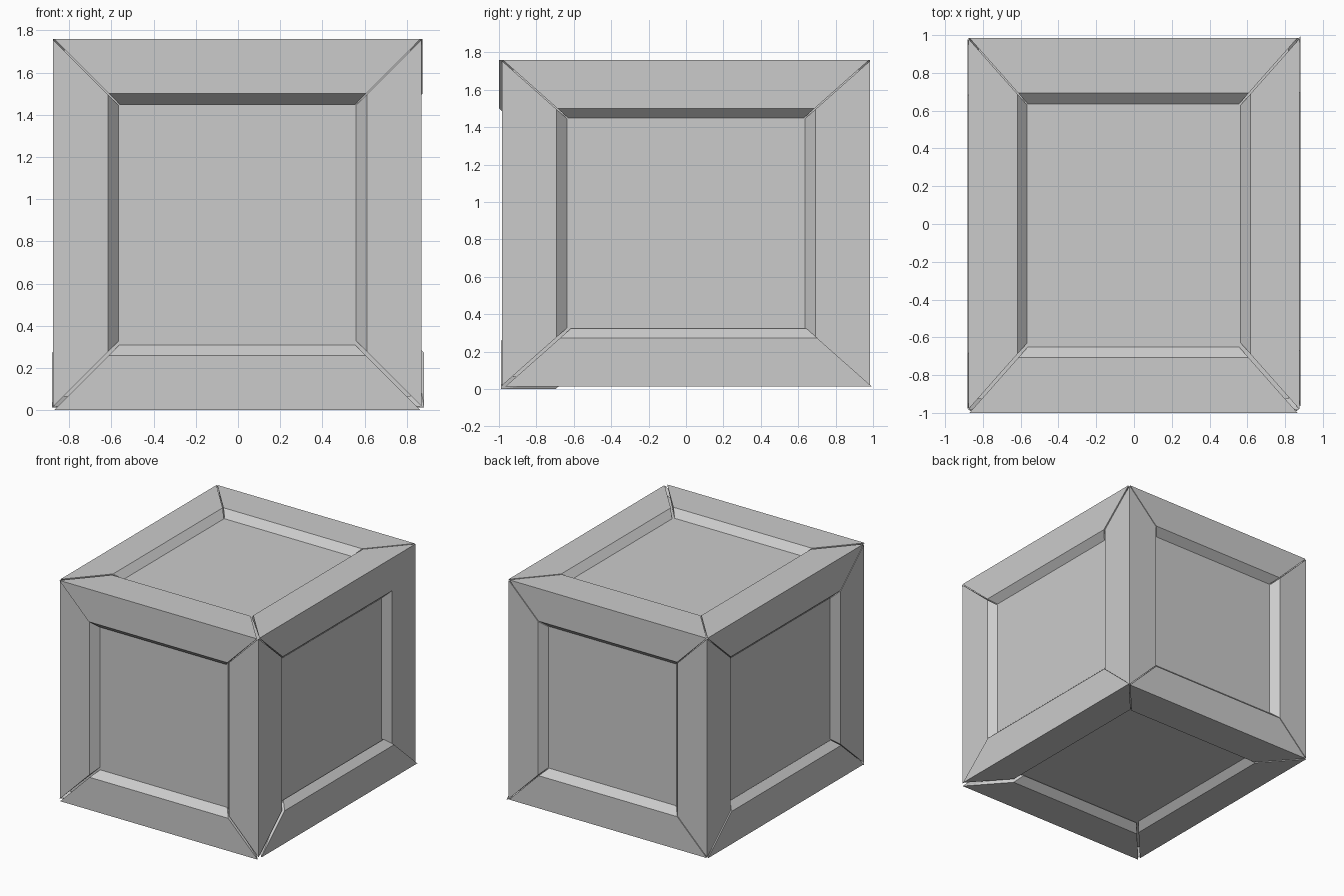
import bpy
import bmesh
from mathutils import Vector

cube = bpy.data.objects.get("Cube")
if cube:
    bpy.data.objects.remove(cube, do_unlink=True)

HALF = Vector((0.873, 0.985, 0.8735))   # half size of the crate
CENTRE = Vector((-0.003, 0, 0.8865))
RIM, FOOT, DEPTH = 0.297, 0.355, 0.06   # frame width, bevel foot, recess (fractions of half size)
GAP = 0.005                             # half of each mitre gap

grey = bpy.data.materials.new("plain grey")
grey.use_nodes = True
colour = (0.6, 0.6, 0.6, 1)
grey.diffuse_color = colour
grey.node_tree.nodes["Principled BSDF"].inputs["Base Color"].default_value = colour


def add_object(name, bm, shift=(0, 0, 0)):
    for v in bm.verts:
        v.co = v.co * HALF + CENTRE + Vector(shift)
    bmesh.ops.recalc_face_normals(bm, faces=bm.faces)
    mesh = bpy.data.meshes.new(name)
    bm.to_mesh(mesh)
    bm.free()
    mesh.materials.append(grey)
    bpy.context.collection.objects.link(bpy.data.objects.new(name, mesh))


# Recessed panels on all six sides
bm = bmesh.new()
bmesh.ops.create_cube(bm, size=2 * (1 - DEPTH))
add_object("recessed_panels", bm)


# Edge beam with a bevelled inner lip and mitred ends
def beam(name, axis, side_a, side_b, shift):
    section = [(0, 0), (RIM, 0), (FOOT, DEPTH), (DEPTH, FOOT), (0, RIM)]
    other = [i for i in range(3) if i != axis]
    bm = bmesh.new()
    ends = []
    for end in (-1, 1):
        ring = []
        for a, b in section:
            co = Vector()
            co[axis] = end * (1 - max(a, b) - GAP)
            co[other[0]] = side_a * (1 - a)
            co[other[1]] = side_b * (1 - b)
            ring.append(bm.verts.new(co))
        ends.append(ring)
        for tri in ((0, 1, 2), (0, 2, 3), (0, 3, 4)):
            bm.faces.new([ring[i] for i in tri])
    n = len(section)
    for i in range(n):
        j = (i + 1) % n
        bm.faces.new((ends[0][i], ends[0][j], ends[1][j], ends[1][i]))
    add_object(name, bm, shift)


# Slightly uneven fit of some beams
shifts = {
    "top_front_beam": (0, -0.015, 0),
    "bottom_front_beam": (0, -0.004, -0.013),
    "bottom_left_beam": (0.012, 0.014, 0),
    "bottom_right_beam": (-0.006, 0, 0),
    "top_left_beam": (0.005, 0, 0),
}
X_NAME = {-1: "right", 1: "left"}
Y_NAME = {-1: "front", 1: "back"}
Z_NAME = {-1: "bottom", 1: "top"}
for axis, (first, second) in enumerate(((Y_NAME, Z_NAME), (X_NAME, Z_NAME), (X_NAME, Y_NAME))):
    for a in (-1, 1):
        for b in (-1, 1):
            name = f"{second[b]}_{first[a]}_" + ("post" if axis == 2 else "beam")
            beam(name, axis, a, b, shifts.get(name, (0, 0, 0)))
